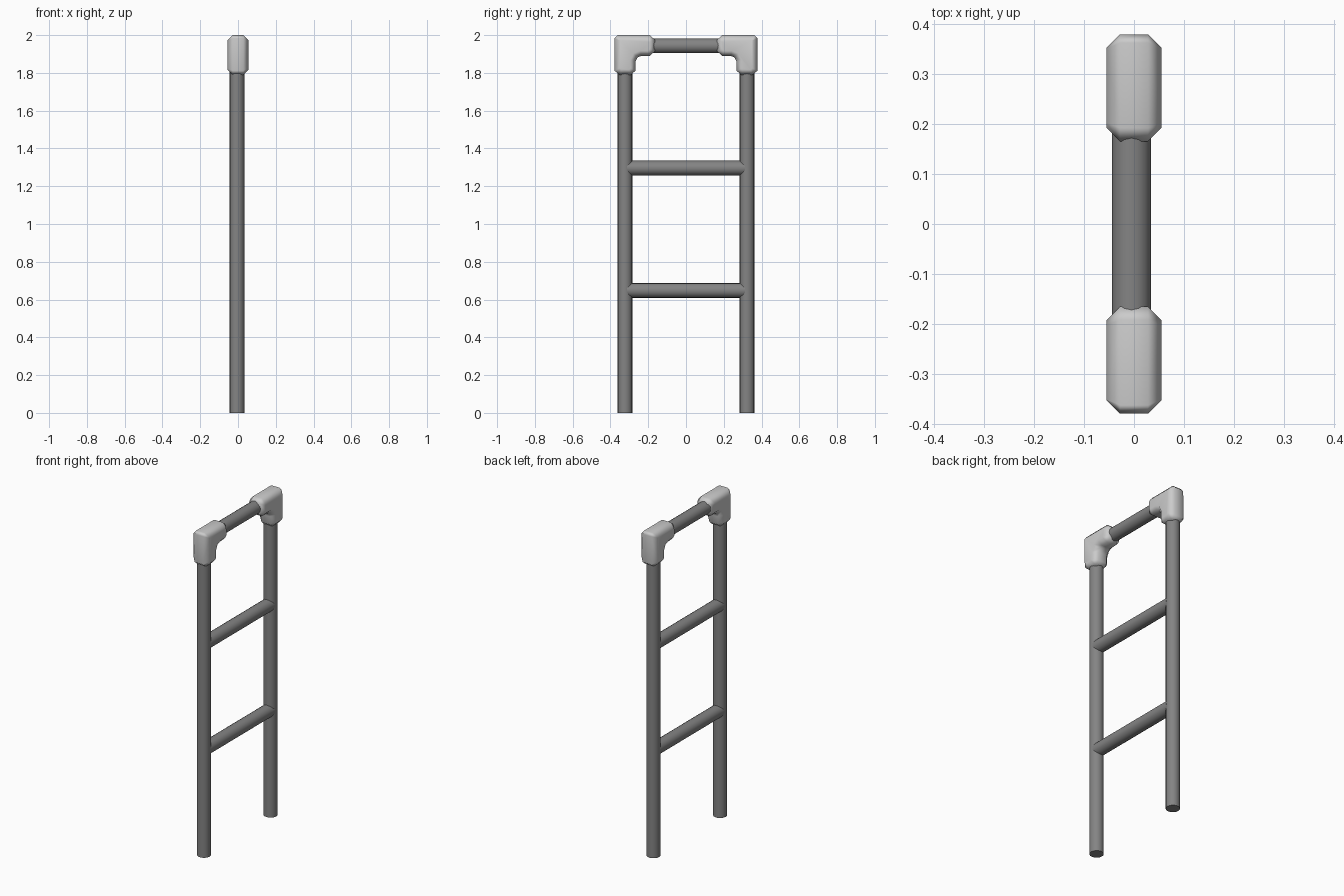
import bpy, bmesh, math
from mathutils import Vector

if "Cube" in bpy.data.objects:
    bpy.data.objects.remove(bpy.data.objects["Cube"])

TUBE_X, TUBE_R, POST_Y, BAR_Z = -0.005, 0.039, 0.323, 1.943


def grey(name, v):
    m = bpy.data.materials.new(name)
    m.diffuse_color = (v, v, v, 1)
    m.use_nodes = True
    m.node_tree.nodes["Principled BSDF"].inputs["Base Color"].default_value = m.diffuse_color
    return m


TUBE_MAT, FITTING_MAT = grey("dark_grey", 0.23), grey("mid_grey", 0.53)


def tube(name, a, b):
    a, b = Vector(a), Vector(b)
    d = b - a
    bpy.ops.mesh.primitive_cylinder_add(vertices=16, radius=TUBE_R, depth=d.length,
                                        location=(a + b) / 2,
                                        rotation=d.to_track_quat('Z', 'Y').to_euler())
    o = bpy.context.object
    o.name = name
    o.data.materials.append(TUBE_MAT)
    bpy.ops.object.shade_smooth_by_angle(angle=math.radians(40))
    return o


def elbow(name, side):
    # L-shaped profile in (y, z) with chamfered corners
    profile = [(0.379, 1.983), (0.362, 2.0), (0.192, 2.0), (0.165, 1.976),
               (0.165, 1.914), (0.192, 1.89), (0.237, 1.89), (0.257, 1.882),
               (0.267, 1.86), (0.267, 1.812), (0.292, 1.79), (0.352, 1.79),
               (0.379, 1.812)]
    bm = bmesh.new()
    face = bm.faces.new([bm.verts.new((-0.055, side * y, z)) for y, z in profile])
    ext = bmesh.ops.extrude_face_region(bm, geom=[face])
    top = [v for v in ext['geom'] if isinstance(v, bmesh.types.BMVert)]
    bmesh.ops.translate(bm, verts=top, vec=(0.11, 0, 0))
    # bevel both outlines so the legs become octagonal
    rim = [e for e in bm.edges if abs(e.verts[0].co.x - e.verts[1].co.x) < 1e-5]
    bmesh.ops.bevel(bm, geom=rim, offset=0.027, offset_type='OFFSET', segments=1,
                    profile=0.5, affect='EDGES', clamp_overlap=True)
    bmesh.ops.recalc_face_normals(bm, faces=bm.faces)
    me = bpy.data.meshes.new(name)
    bm.to_mesh(me)
    bm.free()
    me.materials.append(FITTING_MAT)
    o = bpy.data.objects.new(name, me)
    bpy.context.collection.objects.link(o)
    bpy.ops.object.select_all(action='DESELECT')
    o.select_set(True)
    bpy.context.view_layer.objects.active = o
    bpy.ops.object.shade_smooth_by_angle(angle=math.radians(60))
    # keep the big faces flat-looking
    o.modifiers.new("even_shading", 'WEIGHTED_NORMAL').keep_sharp = True
    return o


# Upright posts and corner fittings
for label, s in (("near", -1), ("far", 1)):
    tube(f"post_{label}", (TUBE_X, s * POST_Y, 0), (TUBE_X, s * POST_Y, BAR_Z))
    elbow(f"corner_fitting_{label}", s)

# Rungs and top bar
for label, z in (("lower_rung", 0.648), ("upper_rung", 1.296), ("top_bar", BAR_Z)):
    tube(label, (TUBE_X, -POST_Y + 0.01, z), (TUBE_X, POST_Y - 0.01, z))
